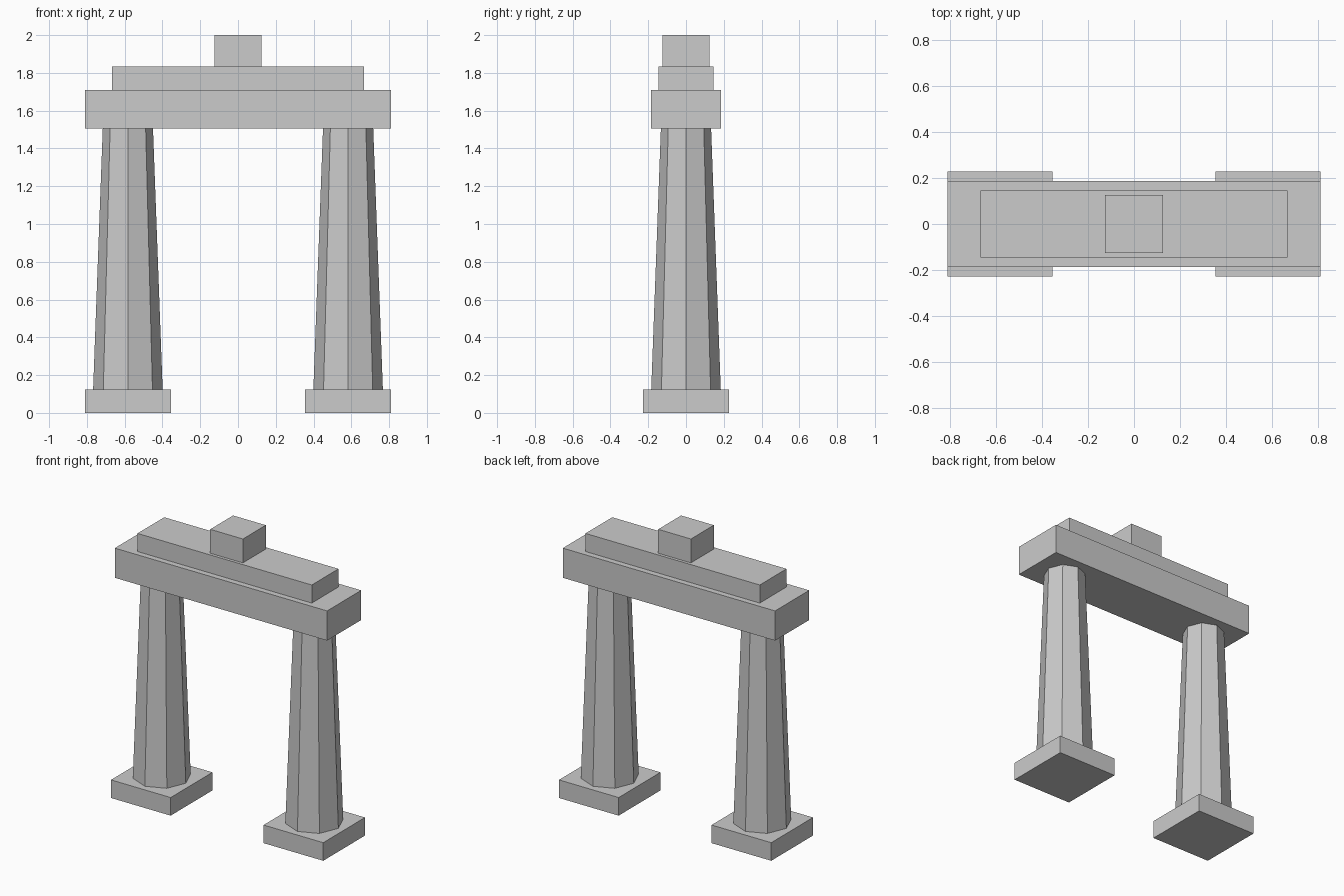
import bpy

if "Cube" in bpy.data.objects:
    bpy.data.objects.remove(bpy.data.objects["Cube"])

COLUMN_X = 0.583


def block(name, x, size_x, size_y, z0, z1):
    """Box centred on y = 0, spanning z0 to z1."""
    bpy.ops.mesh.primitive_cube_add(size=1, location=(x, 0, (z0 + z1) / 2))
    ob = bpy.context.object
    ob.name = name
    ob.scale = (size_x, size_y, z1 - z0)
    bpy.ops.object.transform_apply(location=False, rotation=False, scale=True)
    return ob


def column(name, x, r0, r1, z0, z1):
    """Tapered octagonal shaft."""
    bpy.ops.mesh.primitive_cone_add(vertices=8, radius1=r0, radius2=r1,
                                    depth=z1 - z0, location=(x, 0, (z0 + z1) / 2))
    bpy.context.object.name = name


# Left and right supports: square plinth with tapered column
for side, s in (("left", -1), ("right", 1)):
    block(side + "_plinth", s * COLUMN_X, 0.456, 0.456, 0.0, 0.125)
    column(side + "_column", s * COLUMN_X, 0.184, 0.133, 0.125, 1.505)

# Stepped beam across the top
block("lintel", 0, 1.622, 0.372, 1.505, 1.71)
block("upper_step", 0, 1.332, 0.292, 1.71, 1.835)
block("cap_block", 0, 0.25, 0.25, 1.835, 2.0)
